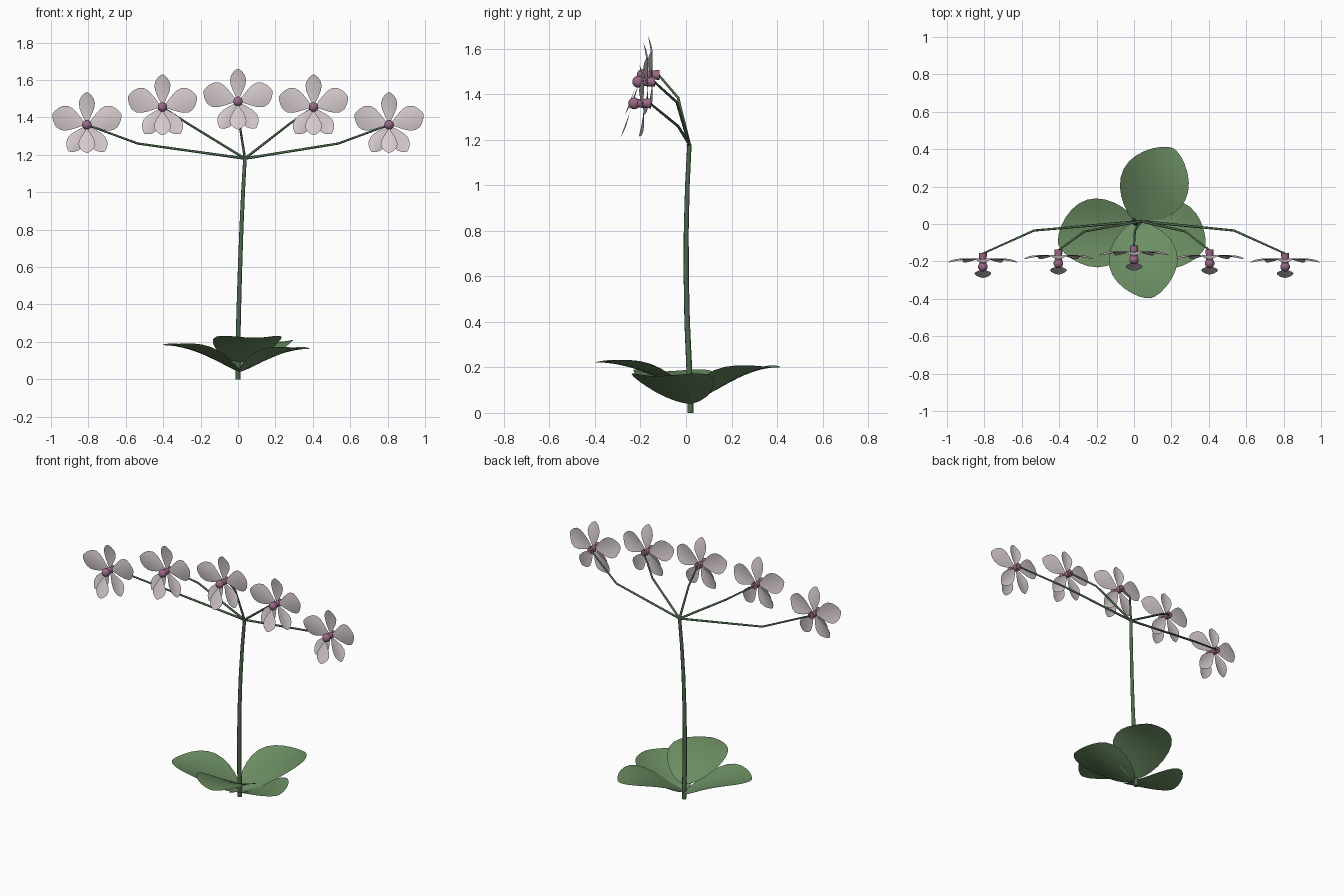
import bpy, bmesh, math
from mathutils import Vector

if "Cube" in bpy.data.objects:
    bpy.data.objects.remove(bpy.data.objects["Cube"])


def material(name, rgb):
    m = bpy.data.materials.new(name)
    m.diffuse_color = (*rgb, 1)
    m.use_nodes = True
    m.node_tree.nodes["Principled BSDF"].inputs["Base Color"].default_value = m.diffuse_color
    return m


LEAF = material("leaf green", (0.15, 0.27, 0.125))
STEM = material("stem green", (0.08, 0.145, 0.075))
PETAL = material("pale petal", (0.68, 0.60, 0.62))
PINK = material("mauve centre", (0.33, 0.14, 0.24))


def finish(bm, name, mat, angle=60):
    bmesh.ops.remove_doubles(bm, verts=bm.verts, dist=1e-5)
    me = bpy.data.meshes.new(name)
    bm.to_mesh(me)
    bm.free()
    me.materials.append(mat)
    ob = bpy.data.objects.new(name, me)
    bpy.context.collection.objects.link(ob)
    for o in bpy.context.selected_objects:
        o.select_set(False)
    ob.select_set(True)
    bpy.context.view_layer.objects.active = ob
    bpy.ops.object.shade_smooth_by_angle(angle=math.radians(angle))
    return ob


def blade(bm, base, along, up, length, half, width, lift, cup, rows=14, cols=8):
    """Curved sheet: width(t) is the outline, lift(t) the midrib, cup raises the edges."""
    along, up = Vector(along).normalized(), Vector(up)
    side = up.cross(along)
    grid = []
    for i in range(rows + 1):
        t = (1 - math.cos(math.pi * i / rows)) / 2
        row = []
        for j in range(cols + 1):
            s = 2 * j / cols - 1
            w = half * width(t)
            p = (Vector(base) + along * length * t + side * s * w
                 + up * (lift(t) + cup * (s * width(t)) ** 2))
            row.append(bm.verts.new(p))
        grid.append(row)
    for a, b in zip(grid, grid[1:]):
        for j in range(cols):
            bm.faces.new((a[j], b[j], b[j + 1], a[j + 1]))
    bmesh.ops.remove_doubles(bm, verts=bm.verts, dist=1e-5)
    bm.normal_update()
    flip = [f for f in bm.faces if f.normal.dot(up) < 0]
    bmesh.ops.reverse_faces(bm, faces=flip)


def tube(name, points, r0, r1, sides=8):
    """Tapering round tube along a path."""
    pts = [Vector(p) for p in points]
    bm = bmesh.new()
    rings = []
    for i, p in enumerate(pts):
        d = (pts[min(i + 1, len(pts) - 1)] - pts[max(i - 1, 0)]).normalized()
        u = d.cross(Vector((0.3, 1, 0.1))).normalized()
        v = d.cross(u)
        r = r0 + (r1 - r0) * i / (len(pts) - 1)
        rings.append([bm.verts.new(p + r * (u * math.cos(a) + v * math.sin(a)))
                      for a in (2 * math.pi * k / sides for k in range(sides))])
    for a, b in zip(rings, rings[1:]):
        for k in range(sides):
            n = (k + 1) % sides
            bm.faces.new((a[k], a[n], b[n], b[k]))
    bm.faces.new(rings[0])
    bm.faces.new(rings[-1])
    bmesh.ops.recalc_face_normals(bm, faces=bm.faces)
    return finish(bm, name, STEM, 50)


# Main stem
TOP = (0.037, 0.015, 1.18)
tube("main_stem", [(0, 0.02, 0), (0, 0.014, 0.2), (0.005, 0.005, 0.4), (0.011, 0.001, 0.6),
                   (0.018, 0.001, 0.8), (0.027, 0.006, 1.0), TOP], 0.014, 0.010)


# Broad basal leaves: tip x, tip y, base height, tip height
def leaf_width(t):
    return max(0, math.sin(math.pi * t)) ** 0.62


for name, tx, ty, z0, z1 in (("back_leaf", 0.21, 0.405, 0.05, 0.20),
                             ("front_leaf", 0.09, -0.397, 0.09, 0.222),
                             ("left_leaf", -0.405, -0.11, 0.04, 0.182),
                             ("right_leaf", 0.378, -0.13, 0.04, 0.162)):
    d = Vector((tx - 0.008, ty - 0.015, 0))
    bm = bmesh.new()
    blade(bm, (0.008, 0.015, z0), d, (0, 0, 1), d.length, 0.185, leaf_width,
          lambda t: (z1 - z0) * math.sin(t * math.pi / 2), 0.032)
    finish(bm, name, LEAF)


# Flowers
def petal_width(t):
    return max(0, math.sin(math.pi * t ** 1.6)) ** 0.7


def flower(label, x, y, z):
    fwd = (0, -1, 0)
    # Back petals: angle, length, half width
    for part, deg, length, half in (("top_petal", 90, 0.175, 0.043),
                                    ("right_petal", 17, 0.193, 0.068),
                                    ("left_petal", 163, 0.193, 0.068),
                                    ("lower_right_petal", -56, 0.172, 0.046),
                                    ("lower_left_petal", 236, 0.172, 0.046)):
        a = math.radians(deg)
        bm = bmesh.new()
        blade(bm, (x, y, z), (math.cos(a), 0, math.sin(a)), fwd, length, half,
              petal_width, lambda t: 0.008 + 0.02 * t * t, -0.008, 10, 6)
        finish(bm, label + "_" + part, PETAL)
    # Lip hanging forward below the centre
    bm = bmesh.new()
    blade(bm, (x, y - 0.06, z - 0.015), (0, 0, -1), fwd, 0.135, 0.045,
          petal_width, lambda t: 0.05 * t, -0.006, 10, 6)
    finish(bm, label + "_lip", PETAL)
    # Centre column and bead
    bm = bmesh.new()
    bmesh.ops.create_cone(bm, cap_ends=True, segments=12, radius1=0.022, radius2=0.018, depth=0.06)
    for v in bm.verts:
        v.co = Vector((x + v.co.x, y - 0.006 - v.co.z, z + v.co.y))
    bmesh.ops.recalc_face_normals(bm, faces=bm.faces)
    finish(bm, label + "_column", PINK, 40)
    bm = bmesh.new()
    bmesh.ops.create_uvsphere(bm, u_segments=14, v_segments=10, radius=0.026)
    bmesh.ops.translate(bm, verts=bm.verts, vec=(x, y - 0.05, z))
    finish(bm, label + "_bead", PINK)


# Five flower stalks fanning from the stem top: flower position, stalk bend position
for label, x, y, z, bx, by, bz in (("far_left", -0.808, -0.178, 1.36, -0.535, -0.035, 1.26),
                                   ("left", -0.404, -0.160, 1.455, -0.265, -0.04, 1.365),
                                   ("middle", 0, -0.140, 1.485, 0.005, -0.035, 1.385),
                                   ("right", 0.404, -0.160, 1.455, 0.275, -0.04, 1.365),
                                   ("far_right", 0.808, -0.178, 1.36, 0.535, -0.035, 1.26)):
    tube(label + "_stalk", [TOP, (bx, by, bz), (x, y + 0.02, z)], 0.007, 0.005)
    flower(label + "_flower", x, y, z)
